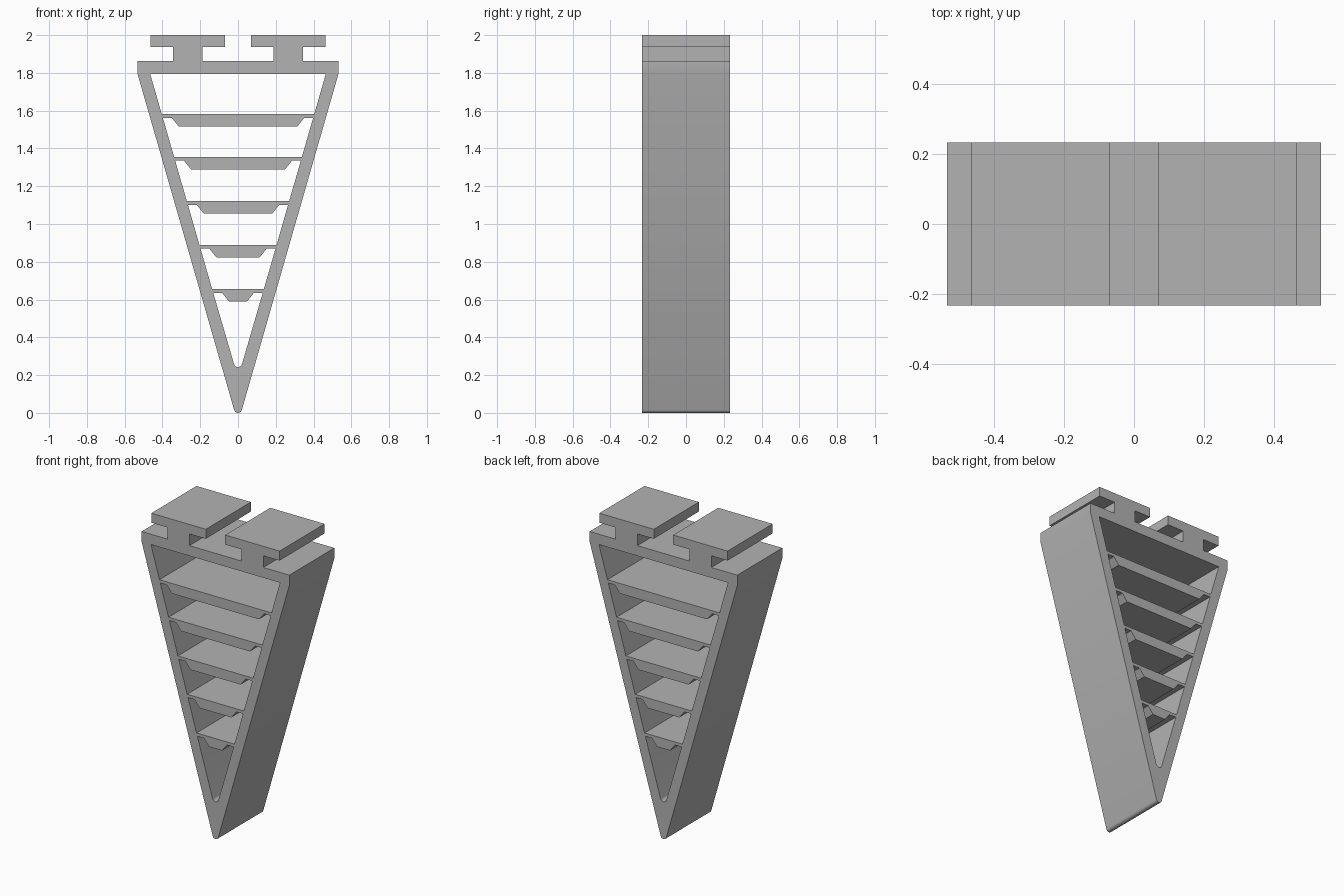
import bpy, bmesh, math
from mathutils import Matrix

cube = bpy.data.objects.get("Cube")
if cube:
    bpy.data.objects.remove(cube, do_unlink=True)

HALF_DEPTH = 0.232
SHOULDER_Z = 1.795
SLOPE = 0.288
RIB_TOPS = [1.582, 1.355, 1.121, 0.889, 0.655]
RIB_EDGE, RIB_DEPTH = 0.02, 0.066      # thin hinge and full thickness
HINGE, CHAMFER = 0.047, 0.037          # hinge length and sloped run

grey = bpy.data.materials.new("light grey plastic")
grey.use_nodes = True
colour = (0.45, 0.45, 0.45, 1)
grey.diffuse_color = colour
grey.node_tree.nodes["Principled BSDF"].inputs["Base Color"].default_value = colour


def inner(z):
    """Half width between the inner faces of the side walls."""
    return 0.465 - SLOPE * (SHOULDER_Z - z)


def mirrored(half):
    """Close a right-hand outline by mirroring it across x = 0."""
    return half + [(-x, z) for x, z in reversed(half) if x > 0]


def round_tip(bottom, radius, steps=8):
    """Right half of a rounded point tangent to the sloping walls."""
    sweep = math.pi / 2 - math.atan(SLOPE)
    return [(radius * math.sin(sweep * i / steps),
             bottom + radius * (1 - math.cos(sweep * i / steps)))
            for i in range(steps + 1)]


# Outer outline: rounded tip, sloping side, shoulder and T-shaped hook
outline = mirrored(round_tip(0, 0.021) + [
    (0.532, SHOULDER_Z), (0.532, 1.862), (0.345, 1.862), (0.345, 1.938),
    (0.462, 1.938), (0.462, 2.0), (0.07, 2.0), (0.07, 1.938),
    (0.188, 1.938), (0.188, 1.862)])
loops = [outline]

# Openings between the ribs; each ceiling follows the underside of the rib above
for i in range(len(RIB_TOPS) + 1):
    if i < len(RIB_TOPS):
        floor = [(inner(RIB_TOPS[i]), RIB_TOPS[i])]
    else:
        floor = round_tip(0.243, 0.022)
    if i == 0:
        ceiling = [(inner(SHOULDER_Z), SHOULDER_Z)]
    else:
        top = RIB_TOPS[i - 1]
        edge = top - RIB_EDGE
        w = inner(edge)
        ceiling = [(w, edge), (w - HINGE, edge),
                   (w - HINGE - CHAMFER, top - RIB_DEPTH)]
    loops.append(mirrored(floor + ceiling))

# Filled profile with holes, extruded to the full depth
profile = bpy.data.curves.new("finger_profile", "CURVE")
profile.dimensions = "2D"
profile.fill_mode = "BOTH"
profile.extrude = HALF_DEPTH
for pts in loops:
    spline = profile.splines.new("POLY")
    spline.points.add(len(pts) - 1)
    for p, (x, z) in zip(spline.points, pts):
        p.co = (x, z, 0, 1)
    spline.use_cyclic_u = True
helper = bpy.data.objects.new("profile_helper", profile)
bpy.context.scene.collection.objects.link(helper)
bpy.context.view_layer.update()
mesh = bpy.data.meshes.new_from_object(
    helper.evaluated_get(bpy.context.evaluated_depsgraph_get()))
bpy.data.objects.remove(helper, do_unlink=True)

# Stand it upright and weld it into one solid
bm = bmesh.new()
bm.from_mesh(mesh)
bmesh.ops.transform(bm, matrix=Matrix.Rotation(math.pi / 2, 4, "X"), verts=bm.verts)
bmesh.ops.remove_doubles(bm, verts=bm.verts, dist=0.0002)
bmesh.ops.recalc_face_normals(bm, faces=bm.faces)
bm.to_mesh(mesh)
bm.free()
mesh.materials.clear()
mesh.materials.append(grey)

finger = bpy.data.objects.new("ribbed_finger", mesh)
bpy.context.scene.collection.objects.link(finger)
bpy.ops.object.select_all(action="DESELECT")
finger.select_set(True)
bpy.context.view_layer.objects.active = finger
bpy.ops.object.shade_smooth_by_angle(angle=math.radians(30))
